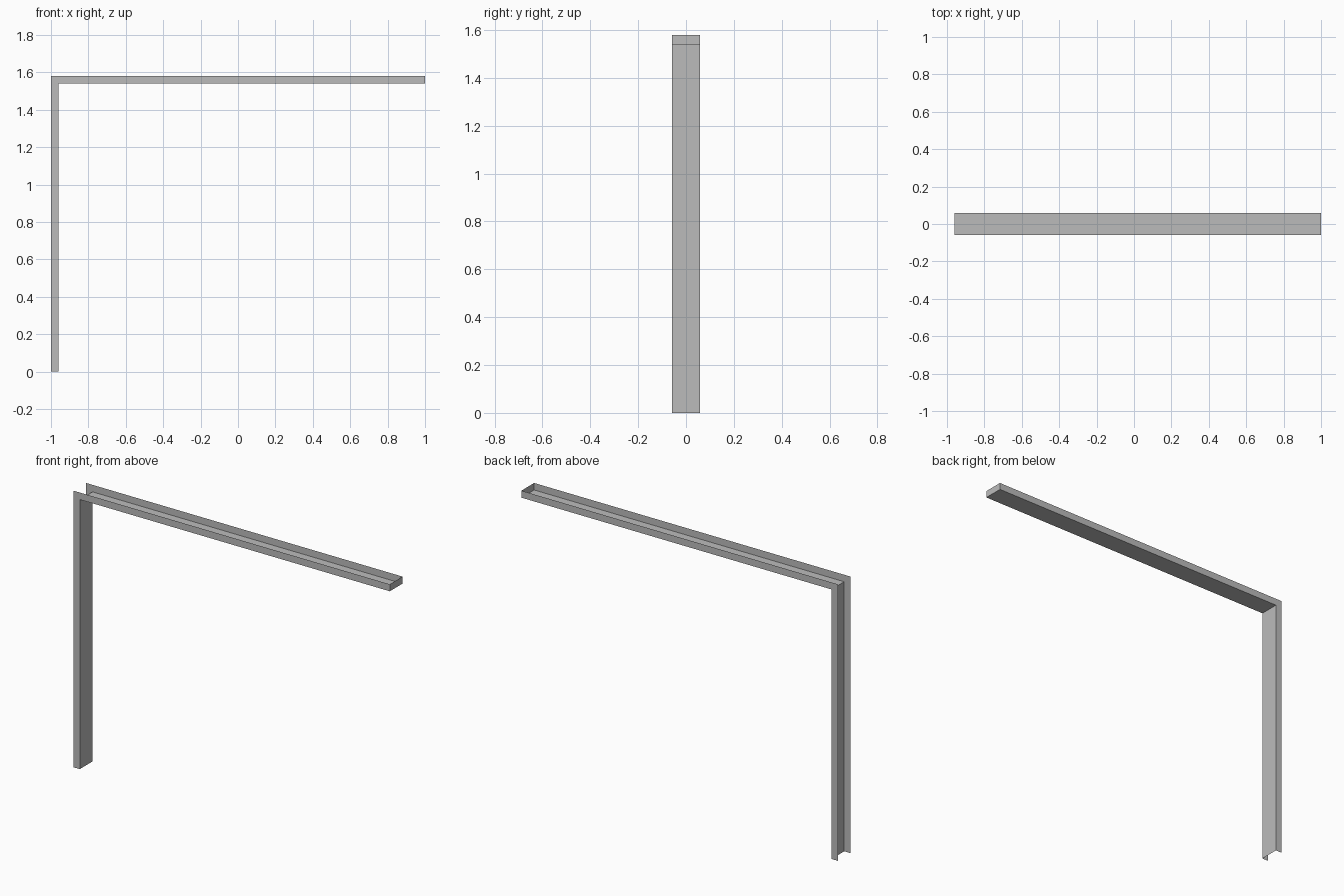
import bpy
import bmesh

cube = bpy.data.objects.get("Cube")
if cube:
    bpy.data.objects.remove(cube, do_unlink=True)

# Overall sizes of the sheet-metal channel
LEFT, RIGHT = -1.0, 1.0
TOP = 1.58
DEPTH = 0.04
HALF_WIDTH = 0.0575
WEB_X, WEB_Z = LEFT + DEPTH, TOP - DEPTH

grey = bpy.data.materials.new("plain_grey")
grey.use_nodes = True
colour = (0.5, 0.5, 0.5, 1)
grey.diffuse_color = colour
grey.node_tree.nodes["Principled BSDF"].inputs["Base Color"].default_value = colour


def finish(bm, name):
    mesh = bpy.data.meshes.new(name)
    bm.to_mesh(mesh)
    bm.free()
    mesh.materials.append(grey)
    obj = bpy.data.objects.new(name, mesh)
    bpy.context.collection.objects.link(obj)
    return obj


def flange(name, side):
    """Flat L-shaped side sheet, facing outward."""
    outline = [(LEFT, 0), (WEB_X, 0), (WEB_X, WEB_Z),
               (RIGHT, WEB_Z), (RIGHT, TOP), (LEFT, TOP)]
    bm = bmesh.new()
    face = bm.faces.new([bm.verts.new((x, side * HALF_WIDTH, z)) for x, z in outline])
    if side > 0:
        face.normal_flip()
    return finish(bm, name)


def web(name):
    """Sheet up the post, along the arm and up the closed arm end."""
    path = [(WEB_X, 0), (WEB_X, WEB_Z), (RIGHT, WEB_Z), (RIGHT, TOP)]
    bm = bmesh.new()
    rows = [[bm.verts.new((x, y, z)) for y in (-HALF_WIDTH, HALF_WIDTH)] for x, z in path]
    for a, b in zip(rows, rows[1:]):
        bm.faces.new((a[0], a[1], b[1], b[0]))
    return finish(bm, name)


flange("front_flange", -1)
flange("back_flange", 1)
web("channel_web")
